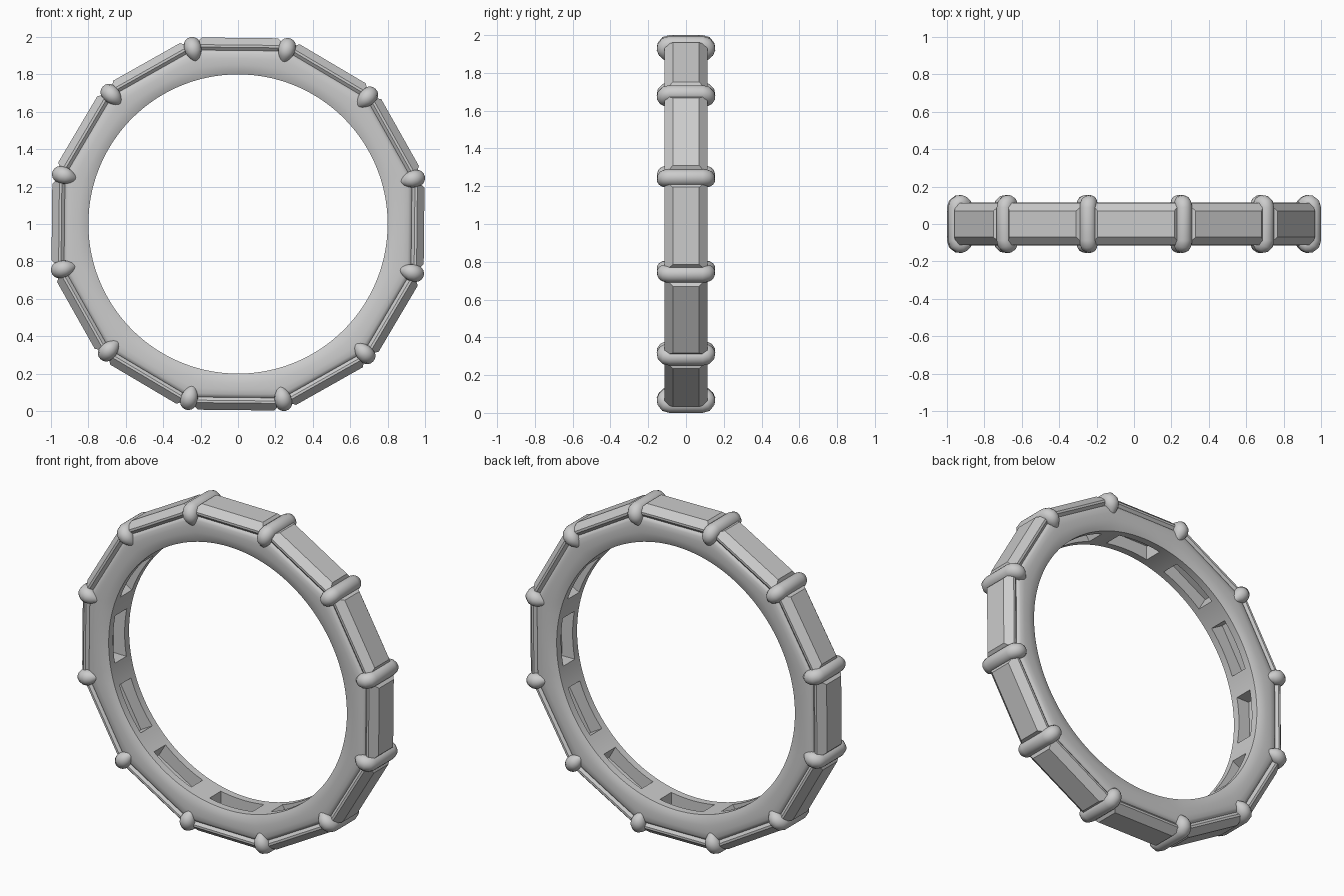
import bpy, bmesh, math
from mathutils import Matrix, Vector

if "Cube" in bpy.data.objects:
    bpy.data.objects.remove(bpy.data.objects["Cube"])

N = 12
TURN = math.radians(0.6)
STEP = 2 * math.pi / N


def place(angle):
    return Matrix.Translation((0, 0, 1)) @ Matrix.Rotation(angle + TURN, 4, 'Y')


def new_object(name, bm):
    bmesh.ops.recalc_face_normals(bm, faces=bm.faces)
    me = bpy.data.meshes.new(name)
    bm.to_mesh(me)
    bm.free()
    ob = bpy.data.objects.new(name, me)
    bpy.context.collection.objects.link(ob)
    return ob


def smooth(ob, angle):
    bpy.ops.object.select_all(action='DESELECT')
    ob.select_set(True)
    bpy.context.view_layer.objects.active = ob
    bpy.ops.object.shade_smooth_by_angle(angle=math.radians(angle))


# Band: round inside, twelve-sided outside, softly domed sides
half = [(0.80, 0.098), (0.82, 0.108), (0.85, 0.114), (0.885, 0.115),
        (0.91, 0.113), (0.924, 0.106), (0.93, 0.095)]
section = [(r, y) for r, y in half] + [(r, -y) for r, y in reversed(half)]
SEG = 144
bm = bmesh.new()
rings = []
for i in range(SEG):
    a = i * 2 * math.pi / SEG
    off = (a + STEP / 2) % STEP - STEP / 2
    ring = []
    for r, y in section:
        t = (r - 0.8) / 0.13
        rad = 0.8 * (1 - t) + t * 0.93 / math.cos(off)
        ring.append(bm.verts.new((rad * math.sin(a), y, rad * math.cos(a))))
    rings.append(ring)
m = len(section)
for i in range(SEG):
    p, q = rings[i], rings[(i + 1) % SEG]
    for j in range(m):
        k = (j + 1) % m
        bm.faces.new((p[j], q[j], q[k], p[k]))
bm.transform(place(0))
band = new_object("band", bm)

# Windows cut through the inside of the band behind each stone
bm = bmesh.new()
for i in range(N):
    local = Matrix.Translation((0, 0, 0.84)) @ Matrix.Diagonal((0.29, 0.11, 0.24, 1))
    bmesh.ops.create_cube(bm, size=1, matrix=place(i * STEP) @ local)
cutter = new_object("window_cutter", bm)
cutter.hide_render = True
mod = band.modifiers.new("windows", 'BOOLEAN')
mod.operation = 'DIFFERENCE'
mod.solver = 'EXACT'
mod.object = cutter
bpy.context.view_layer.objects.active = band
bpy.ops.object.modifier_apply(modifier=mod.name)
bpy.data.objects.remove(cutter)
smooth(band, 35)

# Baguette stones: table, girdle, pavilion
levels = [(0.205, 0.07, 0.995), (0.24, 0.113, 0.957),
          (0.24, 0.113, 0.944), (0.17, 0.05, 0.87)]
bm = bmesh.new()
loops = [[bm.verts.new((sx * hx, sy * hy, r))
          for sx, sy in ((-1, -1), (1, -1), (1, 1), (-1, 1))]
         for hx, hy, r in levels]
bm.faces.new(loops[0])
bm.faces.new(loops[-1])
for p, q in zip(loops, loops[1:]):
    for j in range(4):
        k = (j + 1) % 4
        bm.faces.new((p[j], p[k], q[k], q[j]))
stone = new_object("stone", bm)
stone.matrix_world = place(0)
for i in range(1, N):
    ob = bpy.data.objects.new("stone", stone.data)
    bpy.context.collection.objects.link(ob)
    ob.matrix_world = place(i * STEP)

# Prongs: rounded bars across the band with ends hooked down the sides
leg = [(0.092, 0.895, 0.012), (0.100, 0.918, 0.026), (0.107, 0.938, 0.038),
       (0.111, 0.957, 0.044), (0.109, 0.972, 0.045), (0.102, 0.982, 0.045),
       (0.088, 0.986, 0.045)]
path = leg + [(-y, r, w) for y, r, w in reversed(leg)]
bm = bmesh.new()
loops = []
SIDES = 20
for i, (y, r, w) in enumerate(path):
    a, b = path[max(i - 1, 0)], path[min(i + 1, len(path) - 1)]
    d = Vector((0, b[0] - a[0], b[1] - a[1])).normalized()
    n = Vector((0, -d.z, d.y))
    c = Vector((0, y, r))
    loops.append([bm.verts.new(c + w * (math.cos(t) * Vector((1, 0, 0)) + math.sin(t) * n))
                  for t in (2 * math.pi * s / SIDES for s in range(SIDES))])
for p, q in zip(loops, loops[1:]):
    for j in range(SIDES):
        k = (j + 1) % SIDES
        bm.faces.new((p[j], p[k], q[k], q[j]))
bm.faces.new(loops[0])
bm.faces.new(loops[-1])
prong = new_object("prong", bm)
smooth(prong, 60)
prong.matrix_world = place(STEP / 2)
for i in range(1, N):
    ob = bpy.data.objects.new("prong", prong.data)
    bpy.context.collection.objects.link(ob)
    ob.matrix_world = place((i + 0.5) * STEP)
